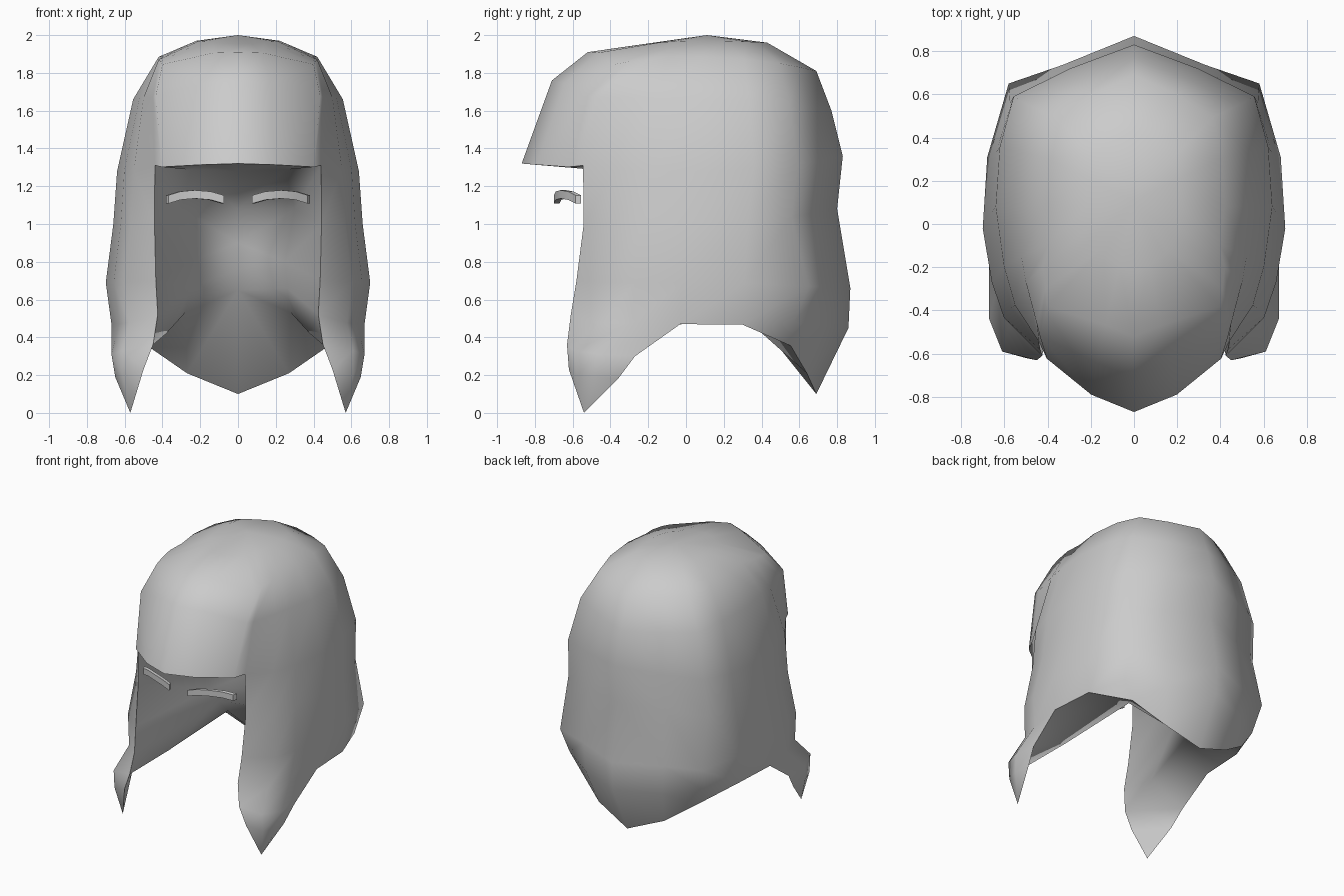
import bpy, bmesh, math

if "Cube" in bpy.data.objects:
    bpy.data.objects.remove(bpy.data.objects["Cube"])

def make(name, verts, faces, angle):
    me = bpy.data.meshes.new(name)
    me.from_pydata(verts, [], faces)
    bm = bmesh.new()
    bm.from_mesh(me)
    bmesh.ops.recalc_face_normals(bm, faces=bm.faces)
    bm.to_mesh(me)
    bm.free()
    ob = bpy.data.objects.new(name, me)
    bpy.context.collection.objects.link(ob)
    bpy.ops.object.select_all(action='DESELECT')
    ob.select_set(True)
    bpy.context.view_layer.objects.active = ob
    bpy.ops.object.shade_smooth_by_angle(angle=math.radians(angle))
    ob.modifiers.new("mirror", 'MIRROR').use_clip = True
    return ob

# Half outline of the hair, back centre -> side -> lock edge -> fringe centre
outline = [(0, 1), (.47, .85), (.87, .68), (.97, .37), (1, 0), (.94, -.29),
           (.86, -.48), (.67, -.65), (.63, -.74), (.31, -.915), (0, -1)]
# Levels: half width, middle y, back y, front y, back z, side z, front z
levels = [(.22, .08, .43, -.22, 1.96, 1.97, 1.953),
          (.42, .08, .69, -.52, 1.81, 1.885, 1.91),
          (.555, .08, .77, -.71, 1.60, 1.66, 1.76),
          (.64, .08, .83, -.87, 1.36, 1.28, 1.32),
          (.66, .05, .80, -.86, 1.08, 1.00, 1.00),
          (.70, -.02, .87, -.88, .66, .69, .70),
          (.67, -.03, .86, -.92, .45, .47, .50)]
LOCK, FRINGE_LEVEL = 7, 3
# Boxier corner where the fringe meets the side hair, and the nape corner
tweaks = {(1, 6): (.42, -.20, 1.87), (1, 7): (.41, -.30, 1.86), (1, 8): (.40, -.38, 1.845),
          (2, 6): (.50, -.27, 1.67), (2, 7): (.45, -.46, 1.67), (2, 8): (.435, -.52, 1.68),
          (3, 7): (.44, -.545, 1.31), (5, 2): (.58, .65, .67),
          (5, 7): (.435, -.58, .70), (6, 7): (.425, -.61, .52), (6, 2): (.56, .57, .48)}

verts, faces = [(0, .11, 2.0)], []

def add(points):
    start = len(verts)
    verts.extend(points)
    return list(range(start, len(verts)))

def bridge(top, bottom):
    for i in range(len(top) - 1):
        quad = [top[i], top[i + 1], bottom[i + 1], bottom[i]]
        faces.append(list(dict.fromkeys(quad)))

# Crown, fringe and long sides
rows = []
for r, (w, yc, yb, yf, zb, zs, zf) in enumerate(levels):
    cols = outline if r <= FRINGE_LEVEL else outline[:LOCK + 1]
    rows.append(add([tweaks.get((r, c), (w * u, yc + abs(v) * ((yb if v > 0 else yf) - yc),
                     zs + v * v * ((zb if v > 0 else zf) - zs)))
                     for c, (u, v) in enumerate(cols)]))
bridge([0] * len(outline), rows[0])
for a, b in zip(rows, rows[1:]):
    n = min(len(a), len(b))
    bridge(a[:n], b[:n])

# Pointed nape
last = rows[-1]
nape = add([(0, .69, .10), (.27, .64, .21), (.48, .555, .355)])
bridge(last[:4], nape + [last[3]])

# Pointed front lock, with its inner face
lock1 = add([(.655, -.27, .30), (.67, -.44, .31), (.61, -.59, .33), (.45, -.63, .36)])
lock2 = add([(.63, -.36, .18), (.65, -.47, .19), (.61, -.58, .20), (.50, -.62, .23)])
tip = add([(.57, -.54, 0)])
bridge(last[4:], lock1)
bridge(lock1, lock2)
bridge(lock2, tip * 4)
bridge([lock1[3], lock1[0]], [lock2[3], lock2[0]])
bridge([lock2[3], lock2[0]], tip * 2)

# Hollow inside: lock edge -> middle -> centre, with a rim point behind the lock
edge = [row[LOCK] for row in rows[FRINGE_LEVEL:]] + [lock1[3]]
middle = add([(.25, -.40, 1.287), (.30, 0, 1.08), (.25, .02, .80), (.26, .14, .66), (.28, .28, .53)])
centre = add([(0, -.40, 1.28), (0, .22, 1.08), (0, .33, .90), (0, .31, .76), (0, .25, .65)])
rim = add([(.38, -.27, .42)])[0]
bridge(edge[:-1], middle[:-1])
faces += [[edge[-2], edge[-1], rim], [edge[-2], rim, middle[-2]], [rim, middle[-1], middle[-2]]]
bridge(middle, centre)

# Underside of the fringe
f = rows[FRINGE_LEVEL]
bridge(f[LOCK:], [middle[0]] * 3 + [centre[0]])

# Underside from the outer rim to the hollow
m = middle[-1]
bridge([lock1[3], lock1[0], last[4], last[3], nape[2], nape[1], nape[0]],
       [rim] * 3 + [m] * 3 + [centre[-1]])
make("hair", verts, faces, 75)

# Arched eyebrows: a box section swept along a short path
path = [(.08, -.685, 1.13), (.15, -.675, 1.15), (.235, -.65, 1.157),
        (.31, -.61, 1.15), (.375, -.57, 1.13)]
bv, bf = [], []
for x, y, z in path:
    bv += [(x + a * .006, y + a * .015, z + b * .022)
           for a, b in ((-1, -1), (1, -1), (1, 1), (-1, 1))]
for i in range(len(path) - 1):
    for k in range(4):
        j = (k + 1) % 4
        bf.append([4 * i + k, 4 * i + 4 + k, 4 * i + 4 + j, 4 * i + j])
bf += [[0, 1, 2, 3], [len(bv) - 1, len(bv) - 2, len(bv) - 3, len(bv) - 4]]
make("eyebrows", bv, bf, 30)
